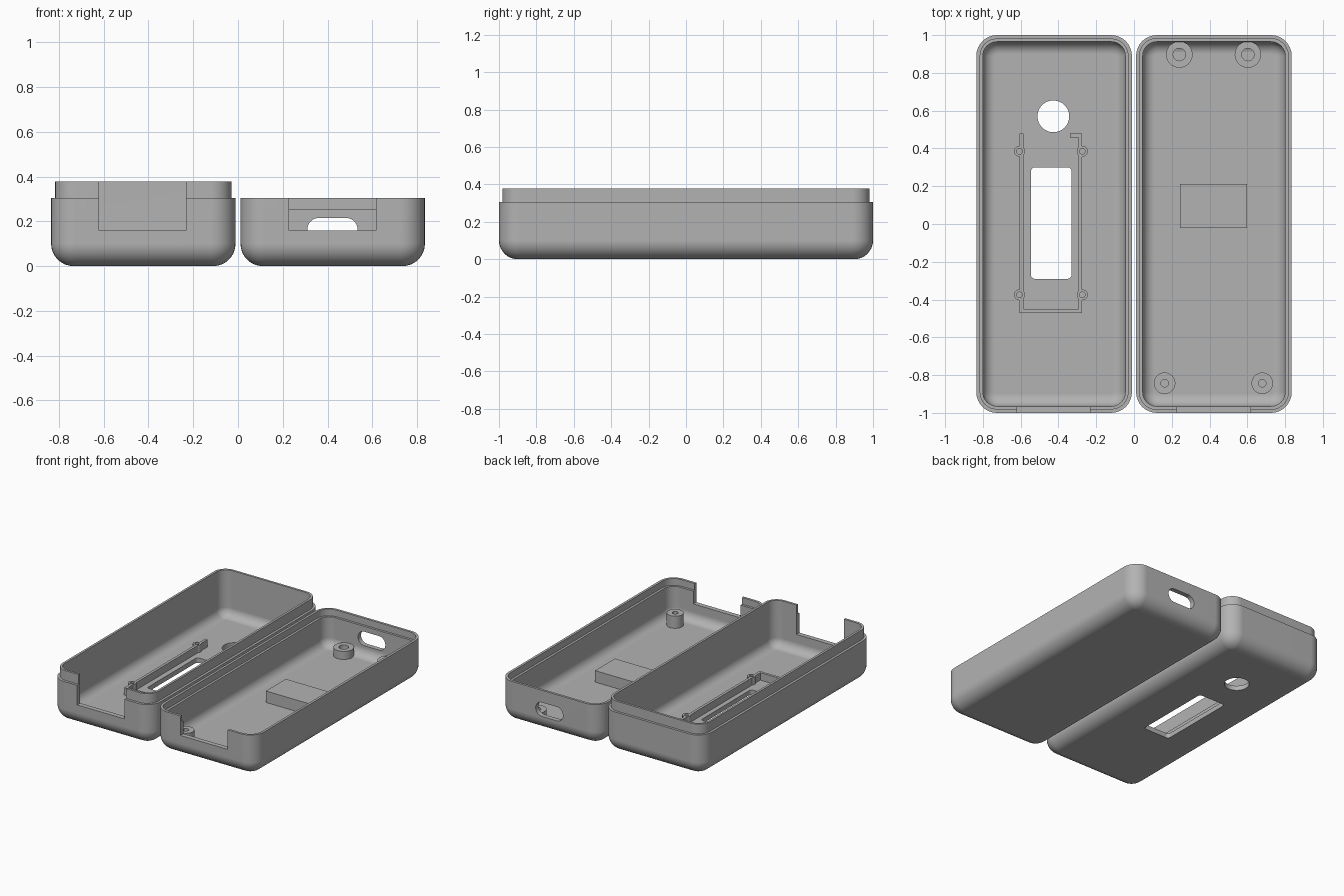
import bpy, bmesh, math

if "Cube" in bpy.data.objects:
    bpy.data.objects.remove(bpy.data.objects["Cube"])

grey = bpy.data.materials.new("plastic grey")
grey.diffuse_color = (0.45, 0.45, 0.45, 1)
grey.use_nodes = True
grey.node_tree.nodes["Principled BSDF"].inputs["Base Color"].default_value = grey.diffuse_color
CX, HX, HY, R = 0.423, 0.412, 1.0, 0.11      # tray centre, half sizes, corner radius
FLOOR = 0.035


def make(name, bm):
    bmesh.ops.recalc_face_normals(bm, faces=bm.faces[:])
    me = bpy.data.meshes.new(name)
    bm.to_mesh(me)
    bm.free()
    me.materials.append(grey)
    ob = bpy.data.objects.new(name, me)
    bpy.context.collection.objects.link(ob)
    return ob


def activate(ob):
    bpy.ops.object.select_all(action='DESELECT')
    ob.select_set(True)
    bpy.context.view_layer.objects.active = ob


def combine(ob, tools, operation='DIFFERENCE'):
    activate(ob)
    for t in tools:
        m = ob.modifiers.new("cut", 'BOOLEAN')
        m.operation, m.solver, m.object = operation, 'EXACT', t
        bpy.ops.object.modifier_apply(modifier=m.name)
        bpy.data.objects.remove(t)


def smooth(ob):
    activate(ob)
    bpy.ops.object.shade_smooth_by_angle(angle=math.radians(30))
    ob.modifiers.new("flat faces", 'WEIGHTED_NORMAL').keep_sharp = True


def rounded(hx, hy, r, seg=8):
    """Outline of a rounded rectangle."""
    pts = []
    for q, (sx, sy) in enumerate(((1, 1), (-1, 1), (-1, -1), (1, -1))):
        for i in range(seg + 1):
            a = math.pi / 2 * (q + i / seg)
            pts.append((sx * (hx - r) + r * math.cos(a), sy * (hy - r) + r * math.sin(a)))
    return pts


def prism(name, pts, lo, hi, axis='z'):
    """Extrude an outline along z, or along y with the outline in x and z."""
    bm = bmesh.new()
    place = (lambda p, h: (p[0], p[1], h)) if axis == 'z' else (lambda p, h: (p[0], h, p[1]))
    a, b = [[bm.verts.new(place(p, h)) for p in pts] for h in (lo, hi)]
    bm.faces.new(a)
    bm.faces.new(b)
    for i in range(len(pts)):
        j = (i + 1) % len(pts)
        bm.faces.new((a[i], a[j], b[j], b[i]))
    return make(name, bm)


def box(name, x0, x1, y0, y1, z0, z1):
    return prism(name, [(x0, y0), (x1, y0), (x1, y1), (x0, y1)], z0, z1)


def cylinder(name, x, y, r, z0, z1, n=32):
    pts = [(x + r * math.cos(2 * math.pi * i / n), y + r * math.sin(2 * math.pi * i / n))
           for i in range(n)]
    return prism(name, pts, z0, z1)


def tray(name, cx, rim):
    """Loft rounded rectangles along an (inset, height) wall profile."""
    arc = [math.pi / 2 * i / 8 for i in range(9)]
    prof = [(0.1 - 0.1 * math.sin(a), 0.1 - 0.1 * math.cos(a)) for a in arc]
    prof += rim
    prof += [(0.1 - 0.065 * math.cos(a), 0.1 - 0.065 * math.sin(a)) for a in arc]
    bm = bmesh.new()
    rings = [[bm.verts.new((cx + x, y, z)) for x, y in rounded(HX - d, HY - d, R - d)]
             for d, z in prof]
    for a, b in zip(rings, rings[1:]):
        for i in range(len(a)):
            j = (i + 1) % len(a)
            bm.faces.new((a[i], a[j], b[j], b[i]))
    bm.faces.new(rings[0])
    bm.faces.new(rings[-1])
    return make(name, bm)


def shift(pts, dx, dy):
    return [(x + dx, y + dy) for x, y in pts]


# Cover tray with a raised lip, screen window, button hole and front notch
cover = tray("cover_tray", -CX, [(0, 0.305), (0.018, 0.305), (0.018, 0.378), (0.035, 0.378)])
combine(cover, [
    box("notch", -0.62, -0.232, -1.1, -0.92, 0.16, 0.5),
    cylinder("button_hole", -0.427, 0.57, 0.084, -0.1, 0.2, 48),
    prism("window", shift(rounded(0.108, 0.295, 0.022), -0.438, 0.005), -0.1, 0.2)])
smooth(cover)

# Base tray with a recessed rim, front notch and rear slot
base = tray("base_tray", CX, [(0, 0.305), (0.018, 0.305), (0.018, 0.255), (0.035, 0.255)])
combine(base, [
    box("notch", 0.228, 0.616, -1.1, -0.92, 0.16, 0.5),
    prism("slot", shift(rounded(0.112, 0.052, 0.051), 0.422, 0.163), 0.92, 1.1, 'y')])
smooth(base)

# Screen holder ribs with screw clips
RIB = FLOOR + 0.055
clips = [(x, y) for x in (-0.606, -0.274) for y in (-0.375, 0.385)]
ribs = box("screen_holder", -0.605, -0.585, -0.47, 0.48, 0.03, RIB)
combine(ribs, [box("rib_right", -0.295, -0.275, -0.47, 0.48, 0.03, RIB),
               box("rib_front", -0.605, -0.275, -0.47, -0.45, 0.03, RIB),
               box("rib_return", -0.34, -0.275, 0.458, 0.48, 0.03, RIB)]
        + [cylinder("clip", x, y, 0.029, 0.03, RIB, 24) for x, y in clips], 'UNION')
combine(ribs, [cylinder("clip_hole", x, y, 0.015, FLOOR + 0.001, 0.3, 16) for x, y in clips])
smooth(ribs)

# Screw bosses in the base
for name, x, y, r, hole, h in (("rear_boss_left", 0.24, 0.897, 0.07, 0.033, 0.06),
                               ("rear_boss_right", 0.603, 0.897, 0.07, 0.033, 0.06),
                               ("front_boss_left", 0.162, -0.843, 0.057, 0.02, 0.09),
                               ("front_boss_right", 0.679, -0.843, 0.057, 0.02, 0.09)):
    boss = cylinder(name, x, y, r, 0.03, FLOOR + h)
    combine(boss, [cylinder("hole", x, y, hole, FLOOR + 0.001, 0.3, 24)])
    smooth(boss)

# Raised support block in the base
box("support_block", 0.243, 0.598, -0.02, 0.213, 0.03, FLOOR + 0.085)
